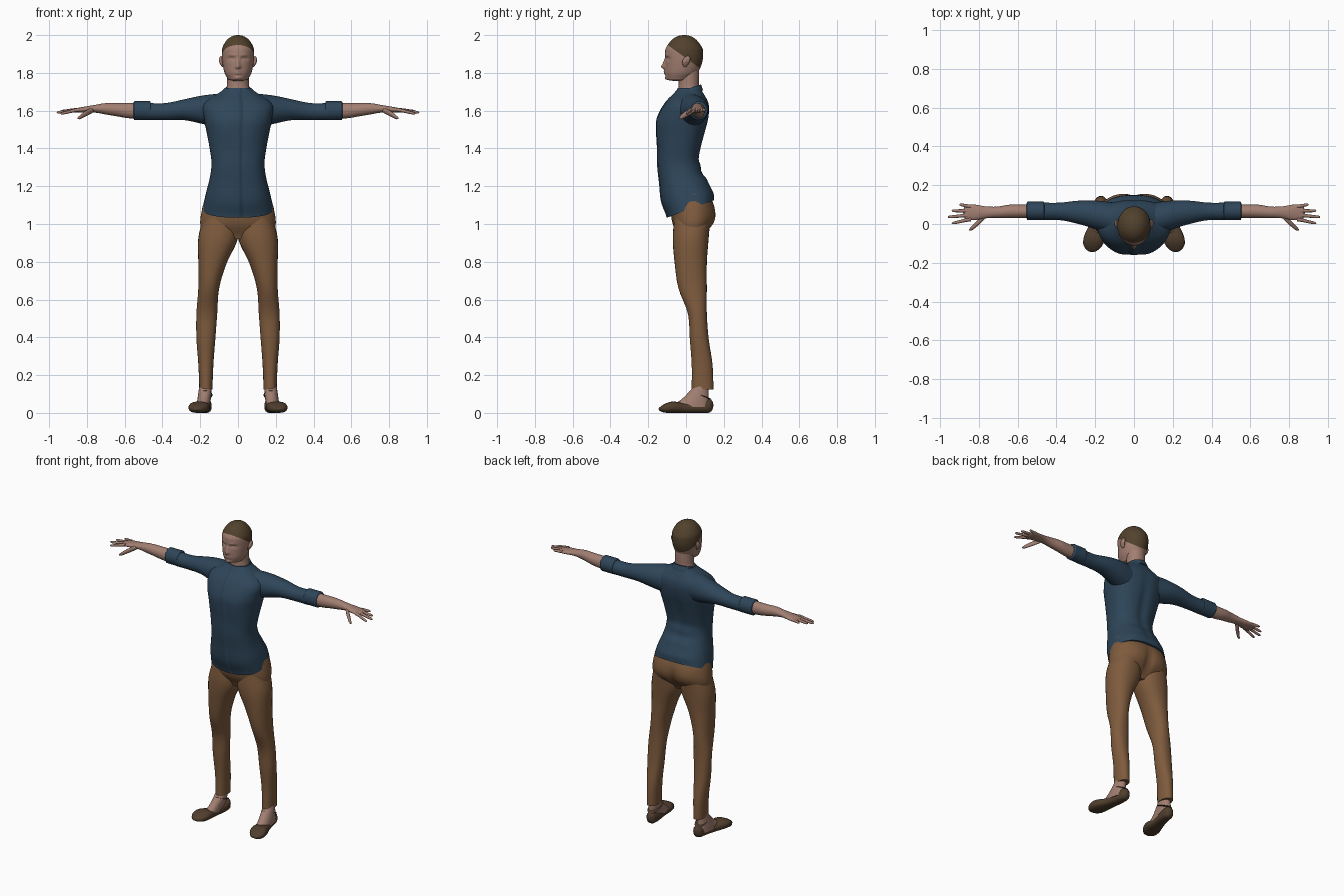
import bpy, bmesh, math
from mathutils import Vector

cube = bpy.data.objects.get("Cube")
if cube:
    bpy.data.objects.remove(cube)


def material(name, rgb):
    mat = bpy.data.materials.new(name)
    mat.use_nodes = True
    mat.diffuse_color = (*rgb, 1)
    shader = next(node for node in mat.node_tree.nodes if node.type == 'BSDF_PRINCIPLED')
    shader.inputs["Base Color"].default_value = (*rgb, 1)
    shader.inputs["Roughness"].default_value = 0.8
    return mat


SKIN = material("skin", (.36, .21, .165))
HAIR = material("hair_brown", (.085, .054, .026))
SHIRT = material("shirt_blue", (.027, .06, .1))
TROUSERS = material("trousers_tan", (.21, .105, .047))
SHOE = material("shoe_brown", (.08, .048, .027))


def sample(outline, t):
    """Read a smooth value from an evenly spaced outline, or a plain number."""
    if not isinstance(outline, tuple):
        return outline
    last = len(outline) - 1
    index = min(int(t * last), last - 1)
    f = t * last - index
    a, b, c, d = (outline[min(max(index + k, 0), last)] for k in (-1, 0, 1, 2))
    return b + f * (c - a + f * (2 * a - 5 * b + 4 * c - d + f * (3 * (b - c) + d - a))) / 2


def even(*widths):
    """Outlines that mirror each other about the middle."""
    return tuple(-w for w in widths), widths


def rounding(distance, length):
    """Elliptical falloff that closes a tube over the given length."""
    if distance >= length:
        return 1
    return max(math.sqrt(1 - (1 - distance / length) ** 2), .03)


def loft(name, mat, axis, span, u, v, tilt=0, ends=(0, 0), power=2,
         sides=32, rings=24, mirror=False):
    """Sweep a section along an axis; u and v hold its low and high outlines."""
    along = 'xyz'.index(axis)
    across, up = [i for i in range(3) if i != along]
    start, stop = span
    bm = bmesh.new()
    loops = []
    for k in range(rings + 1):
        t = (1 - math.cos(math.pi * k / rings)) / 2
        place = start + (stop - start) * t
        scale = rounding(place - start, ends[0]) * rounding(stop - place, ends[1])
        u_low, u_high, v_low, v_high = (sample(edge, t) for edge in (*u, *v))
        loop = []
        for i in range(sides):
            angle = math.tau * i / sides
            c, s = math.cos(angle), math.sin(angle)
            du = math.copysign(abs(c) ** (2 / power), c) * scale * (u_high - u_low) / 2
            dv = math.copysign(abs(s) ** (2 / power), s) * scale * (v_high - v_low) / 2
            co = Vector()
            co[across] = (u_low + u_high) / 2 + du
            co[up] = (v_low + v_high) / 2 + dv
            co[along] = place + sample(tilt, t) * dv
            loop.append(bm.verts.new(co))
        loops.append(loop)
    for lower, upper in zip(loops, loops[1:]):
        for i in range(sides):
            j = (i + 1) % sides
            bm.faces.new((lower[i], lower[j], upper[j], upper[i]))
    bm.faces.new(loops[0])
    bm.faces.new(loops[-1])
    bmesh.ops.recalc_face_normals(bm, faces=bm.faces)
    mesh = bpy.data.meshes.new(name)
    bm.to_mesh(mesh)
    bm.free()
    mesh.materials.append(mat)
    mesh.shade_smooth()
    mesh.set_sharp_from_angle(angle=math.radians(50))
    obj = bpy.data.objects.new(name, mesh)
    bpy.context.collection.objects.link(obj)
    if mirror:
        obj.modifiers.new("mirror", 'MIRROR').use_mirror_merge = False
    return obj


def sculpt(obj, centre, reach, push):
    """Push the surface softly around a point and its mirror image."""
    for side in ((1, -1) if centre[0] else (1,)):
        flip = Vector((side, 1, 1))
        for vert in obj.data.vertices:
            offset = vert.co - Vector(centre) * flip
            falloff = math.exp(-sum((offset[i] / reach[i]) ** 2 for i in range(3)))
            vert.co += Vector(push) * flip * falloff


# Shirt body, with a hem that dips at the front
shirt = loft("shirt_body", SHIRT, 'z', (1.08, 1.72),
             even(.185, .17, .15, .14, .15, .165, .18, .18, .07),
             ((-.1, -.13, -.14, -.15, -.15, -.15, -.15, -.11, -.04),
              (.15, .13, .09, .07, .08, .1, .12, .12, .08)),
             tilt=(.37, .2, 0, 0, 0), power=2.4, sides=96, rings=48)
sculpt(shirt, (.07, -.15, 1.49), (.06, .08, .07), (0, -.01, 0))
sculpt(shirt, (0, .1, 1.4), (.03, .06, .2), (0, -.01, 0))
for fold in (1.16, 1.24, 1.31):
    sculpt(shirt, (.06, .09, fold), (.09, .06, .02), (0, .007, 0))

# Raised button placket down the front
bm = bmesh.new()
bm.from_mesh(shirt.data)
bm.normal_update()
strip = [face for face in bm.faces
         if abs(face.calc_center_median().x) < .016 and face.normal.y < -.3]
bmesh.ops.inset_region(bm, faces=strip, thickness=.002, depth=.003)
bm.to_mesh(shirt.data)
bm.free()

# Collar with two points and a gap at the throat
collar = loft("shirt_collar", SHIRT, 'z', (1.685, 1.72), even(.085, .066),
              ((-.06, -.045), (.09, .08)), tilt=.3, sides=64)
sculpt(collar, (.045, -.05, 1.67), (.02, .03, .03), (0, -.01, -.01))
sculpt(collar, (0, -.06, 1.68), (.015, .03, .04), (0, .02, .02))

# Sleeves and rolled cuffs
loft("sleeves", SHIRT, 'x', (.09, .48),
     ((-.06, -.03, 0, .02, .02), (.11, .12, .12, .11, .11)),
     ((1.51, 1.53, 1.55, 1.55, 1.55), (1.69, 1.68, 1.66, 1.64, 1.64)), mirror=True)
loft("sleeve_cuffs", SHIRT, 'x', (.46, .555), (.02, .115), (1.55, 1.65),
     ends=(.005, .005), mirror=True)

# Forearms and palms in one sweep
loft("forearms", SKIN, 'x', (.52, .88),
     ((.03, .03, .03, .03, .03, .02, .02), (.1, .1, .1, .09, .09, .1, .1)),
     ((1.56, 1.56, 1.57, 1.58, 1.59, 1.59, 1.59), (1.64, 1.64, 1.64, 1.64, 1.63, 1.62, 1.61)),
     ends=(0, .02), mirror=True)

# Fingers fan out and droop a little more towards the index finger
for i, (finger, reach) in enumerate((("little", .9), ("ring", .94), ("middle", .96), ("index", .94))):
    root, tip, drop = .09 - .022 * i, .1 - .032 * i, .006 * i
    loft(finger + "_fingers", SKIN, 'x', (.84, reach),
         ((root - .01, tip - .007), (root + .01, tip + .007)),
         ((1.595, 1.596 - drop), (1.615, 1.61 - drop)),
         ends=(0, .015), sides=12, rings=12, mirror=True)
loft("thumbs", SKIN, 'x', (.76, .85), ((.03, -.01, -.04), (.06, .02, -.02)),
     ((1.59, 1.57, 1.55), (1.62, 1.6, 1.57)), ends=(.02, .02), sides=16, mirror=True)

# Trousers: hips and two legs
hips = loft("trouser_hips", TROUSERS, 'z', (.92, 1.16), even(.18, .2, .19, .17),
            ((-.03, -.07, -.08, -.07), (.08, .14, .15, .13)), power=2.3, sides=64)
sculpt(hips, (.09, .15, 1.04), (.07, .06, .06), (0, .01, 0))
sculpt(hips, (0, .14, 1), (.02, .06, .08), (0, -.02, 0))
loft("trouser_legs", TROUSERS, 'z', (.125, 1.06),
     ((.135, .13, .12, .11, .1, .06, 0, .01), (.205, .21, .22, .22, .21, .21, .21, .18)),
     ((.03, .03, .02, .01, -.04, -.06, -.07, -.06), (.145, .14, .12, .11, .11, .11, .12, .13)),
     power=2.2, rings=40, mirror=True)

# Feet, flat shoes and ankle straps
loft("feet", SKIN, 'z', (.03, .18), ((.15, .14, .14), (.22, .21, .2)),
     ((-.09, -.03, .01, .04, .05), .12), mirror=True)
loft("shoes", SHOE, 'y', (-.145, .145),
     ((.17, .15, .15, .14, .14), (.26, .26, .23, .21, .2)),
     (0, (.04, .06, .05, .06, .08)), ends=(.05, .03), power=2.5, mirror=True)
loft("ankle_straps", SHOE, 'z', (.09, .1), (.135, .21), (.02, .135),
     tilt=-.4, ends=(.005, .005), mirror=True)

# Neck and head
loft("neck", SKIN, 'z', (1.66, 1.84), even(.08, .06, .057, .06),
     ((-.05, -.04, -.04, -.05), (.09, .07, .07, .07)))
head = loft("head", SKIN, 'z', (1.757, 2), even(.05, .07, .08, .085, .085, .08, .08),
            ((-.1, -.11, -.11, -.11, -.11, -.1, -.1), (.02, .06, .08, .09, .09, .08, .08)),
            ends=(.01, .08), sides=96, rings=72)

# Nose, eye sockets, eyelids, brows, lips and chin
sculpt(head, (0, -.11, 1.832), (.013, .05, .013), (0, -.02, 0))
sculpt(head, (0, -.11, 1.855), (.01, .05, .02), (0, -.01, 0))
sculpt(head, (.034, -.1, 1.874), (.02, .04, .01), (0, .01, 0))
sculpt(head, (.034, -.1, 1.87), (.01, .04, .006), (0, -.006, 0))
sculpt(head, (.03, -.1, 1.894), (.02, .04, .007), (0, -.004, 0))
for lip in (1.797, 1.808):
    sculpt(head, (0, -.11, lip), (.017, .04, .005), (0, -.007, 0))
sculpt(head, (0, -.11, 1.772), (.02, .04, .01), (0, -.009, 0))

# Close-cropped hair: slice the head along a sloping hairline
head.data.materials.append(HAIR)
bm = bmesh.new()
bm.from_mesh(head.data)
origin, slope = Vector((0, 0, 1.878)), Vector((0, .72, 1))
bmesh.ops.bisect_plane(bm, geom=bm.verts[:] + bm.edges[:] + bm.faces[:],
                       plane_co=origin, plane_no=slope)
for face in bm.faces:
    face.material_index = int((face.calc_center_median() - origin).dot(slope) > 0)
bm.to_mesh(head.data)
bm.free()

# Ears
loft("ears", SKIN, 'z', (1.83, 1.89), ((.07, .08, .08), (.09, .1, .1)),
     ((-.02, -.02, -.01), (.01, .02, .03)), ends=(.03, .03), sides=20, mirror=True)
